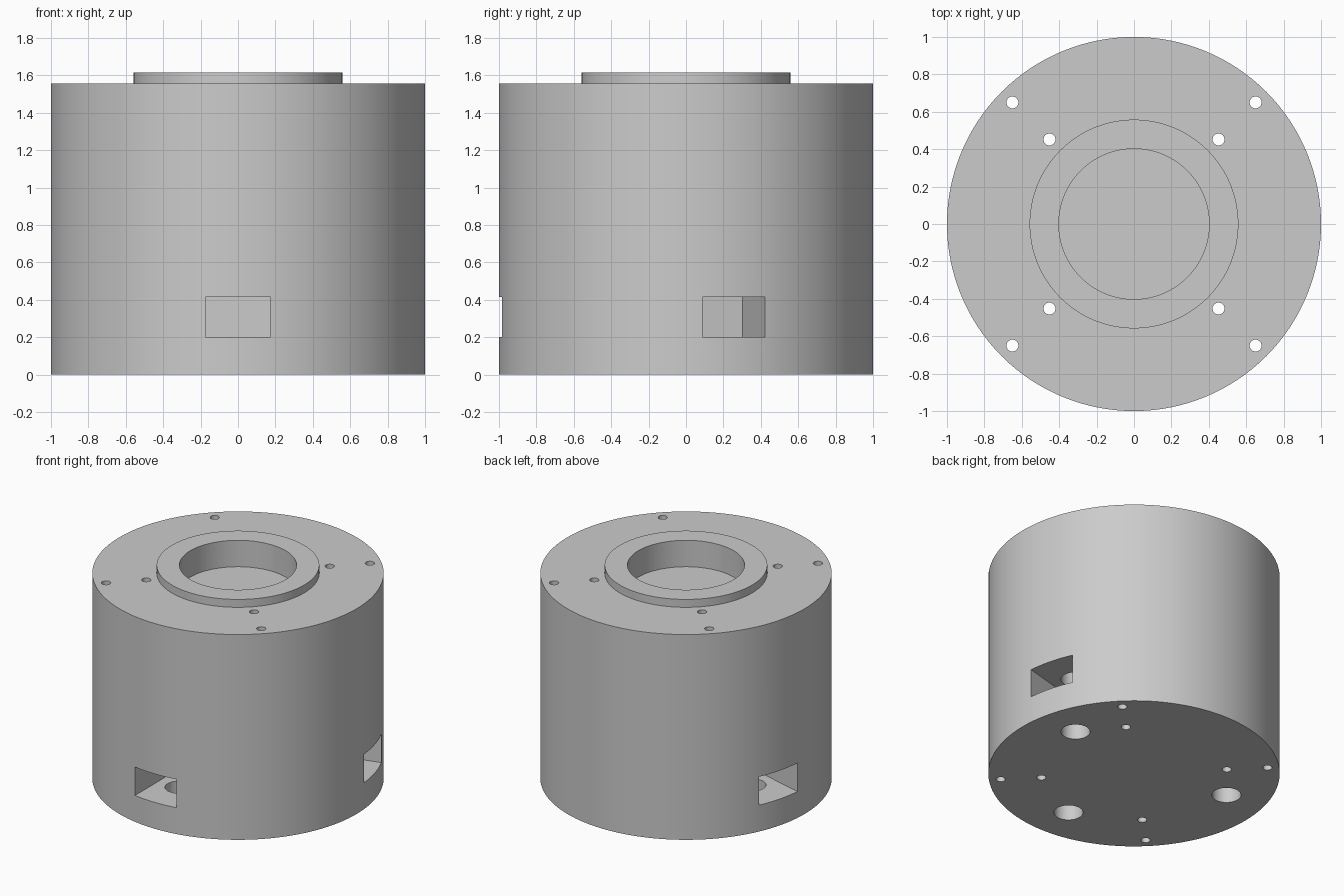
import bpy, bmesh
from math import sin, cos, pi, radians
from mathutils import Matrix

cube = bpy.data.objects.get("Cube")
if cube:
    bpy.data.objects.remove(cube, do_unlink=True)

grey = bpy.data.materials.new("grey_metal")
grey.use_nodes = True
colour = (0.6, 0.6, 0.6, 1)
grey.diffuse_color = colour
grey.node_tree.nodes["Principled BSDF"].inputs["Base Color"].default_value = colour


def add_object(name, bm):
    bmesh.ops.recalc_face_normals(bm, faces=bm.faces)
    mesh = bpy.data.meshes.new(name)
    bm.to_mesh(mesh)
    bm.free()
    mesh.materials.append(grey)
    obj = bpy.data.objects.new(name, mesh)
    bpy.context.collection.objects.link(obj)
    return obj


def lathe(name, profile, segments):
    """Revolve (radius, z) points and cap both ends."""
    bm = bmesh.new()
    angles = [2 * pi * i / segments for i in range(segments)]
    rings = [[bm.verts.new((r * cos(a), r * sin(a), z)) for a in angles]
             for r, z in profile]
    for low, high in zip(rings, rings[1:]):
        for i in range(segments):
            j = (i + 1) % segments
            bm.faces.new((low[i], low[j], high[j], high[i]))
    bm.faces.new(rings[0])
    bm.faces.new(rings[-1])
    return add_object(name, bm)


def add_rod(bm, x, y, radius, bottom, top, segments):
    bmesh.ops.create_cone(
        bm, cap_ends=True, segments=segments, radius1=radius, radius2=radius,
        depth=top - bottom, matrix=Matrix.Translation((x, y, (bottom + top) / 2)))


def cut(target, name, bm):
    cutter = add_object(name, bm)
    cutter.hide_render = True
    mod = target.modifiers.new(name, 'BOOLEAN')
    mod.operation = 'DIFFERENCE'
    mod.solver = 'EXACT'
    mod.object = cutter
    bpy.context.view_layer.objects.active = target
    bpy.ops.object.modifier_apply(modifier=mod.name)
    bpy.data.objects.remove(cutter, do_unlink=True)


# Round housing with raised collar and blind bore
body_top, collar_top, bore_floor = 1.555, 1.615, 1.415
collar_r, bore_r = 0.558, 0.402
housing = lathe("housing", [
    (1, 0), (1, body_top), (collar_r, body_top), (collar_r, collar_top),
    (bore_r, collar_top), (bore_r, bore_floor)], 128)

# Small bolt holes running right through
bm = bmesh.new()
for d in (0.452, 0.65):
    for sx in (-1, 1):
        for sy in (-1, 1):
            add_rod(bm, sx * d, sy * d, 0.032, -0.1, 1.8, 32)
cut(housing, "bolt_holes", bm)

# Side windows and the vertical sockets that cross them
slot_angles = [radians(a) for a in (-90, 15, 165)]
bm = bmesh.new()
inner, outer, low, high = 0.517, 1.2, 0.2, 0.415
for a in slot_angles:
    place = (Matrix.Rotation(a, 4, 'Z')
             @ Matrix.Translation(((inner + outer) / 2, 0, (low + high) / 2))
             @ Matrix.Diagonal((outer - inner, 0.346, high - low, 1)))
    bmesh.ops.create_cube(bm, size=1, matrix=place)
cut(housing, "side_windows", bm)

bm = bmesh.new()
for a in slot_angles:
    add_rod(bm, 0.7 * cos(a), 0.7 * sin(a), 0.1, -0.1, 0.8, 48)
cut(housing, "base_sockets", bm)

# Smooth curved walls, crisp edges
bpy.ops.object.select_all(action='DESELECT')
housing.select_set(True)
bpy.context.view_layer.objects.active = housing
bpy.ops.object.shade_smooth_by_angle(angle=radians(30))
